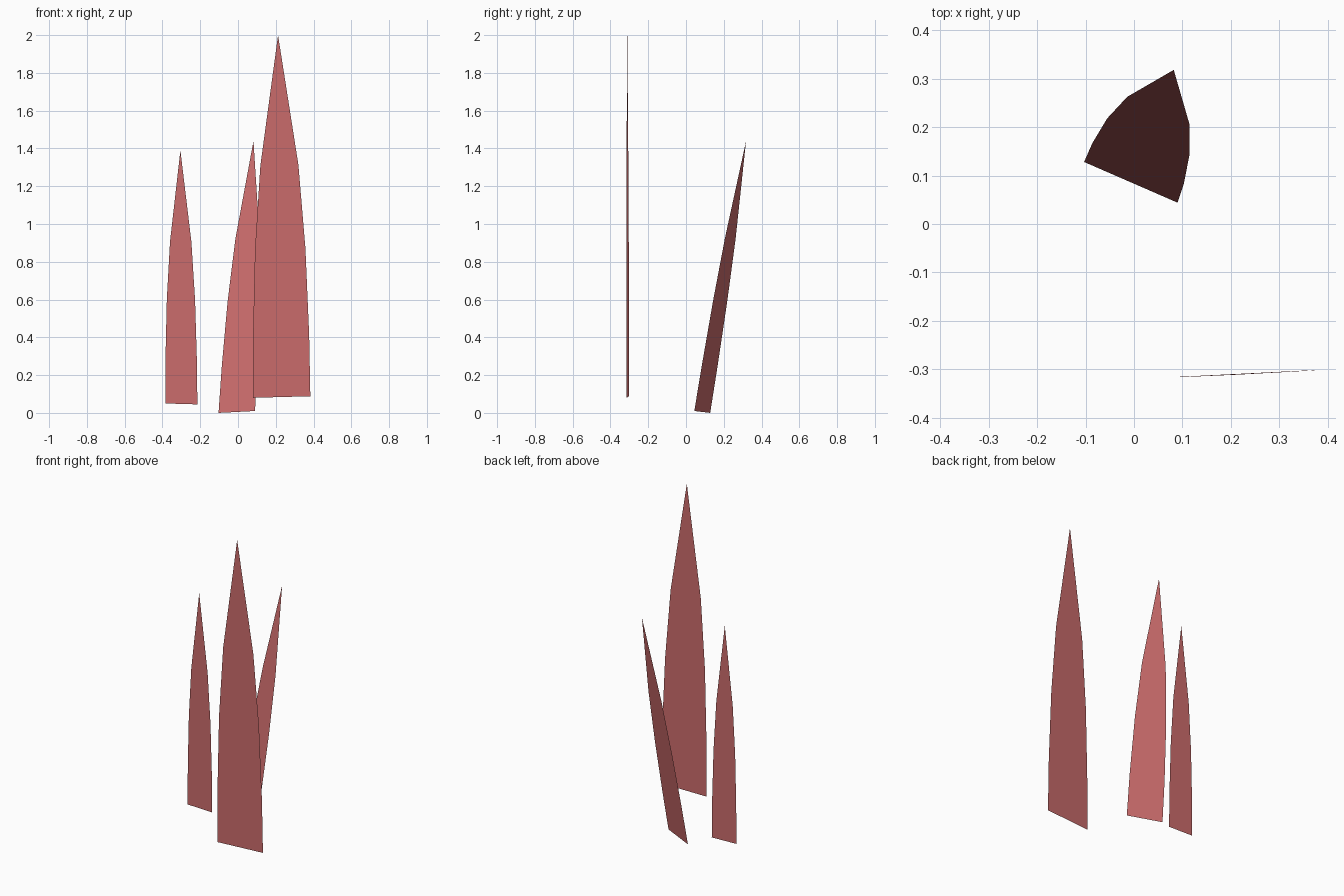
import bpy
from mathutils import Vector

if "Cube" in bpy.data.objects:
    bpy.data.objects.remove(bpy.data.objects["Cube"])

mat = bpy.data.materials.new("dull_red")
mat.diffuse_color = (0.6, 0.15, 0.15, 1)
mat.use_nodes = True
mat.node_tree.nodes["Principled BSDF"].inputs["Base Color"].default_value = mat.diffuse_color

# Blade outline: (fraction of height, fraction of base width)
PROFILE = [(0, 1), (0.17, 0.98), (0.41, 0.88), (0.64, 0.665)]


def blade(name, left, right, tip):
    """Flat tapering leaf from a base edge to a pointed tip."""
    left, right, tip = Vector(left), Vector(right), Vector(tip)
    mid, half = (left + right) / 2, (right - left) / 2
    verts = []
    for f, w in PROFILE:
        c = mid.lerp(tip, f)
        verts += [c - half * w, c + half * w]
    verts.append(tip)
    n = len(PROFILE)
    faces = [(2 * i, 2 * i + 1, 2 * i + 3, 2 * i + 2) for i in range(n - 1)]
    faces.append((2 * n - 2, 2 * n - 1, 2 * n))
    mesh = bpy.data.meshes.new(name)
    mesh.from_pydata(verts, [], faces)
    mesh.materials.append(mat)
    obj = bpy.data.objects.new(name, mesh)
    bpy.context.collection.objects.link(obj)
    return obj


# Tall front blade
blade("tall_blade", (0.08, -0.316, 0.08), (0.383, -0.301, 0.088), (0.212, -0.311, 2.0))
# Short upright blade on the left
blade("short_blade", (-0.385, 0.053, 0.05), (-0.215, 0.053, 0.045), (-0.305, 0.053, 1.39))
# Leaning rear blade
blade("leaning_blade", (-0.103, 0.128, 0.0), (0.09, 0.044, 0.01), (0.082, 0.318, 1.44))
